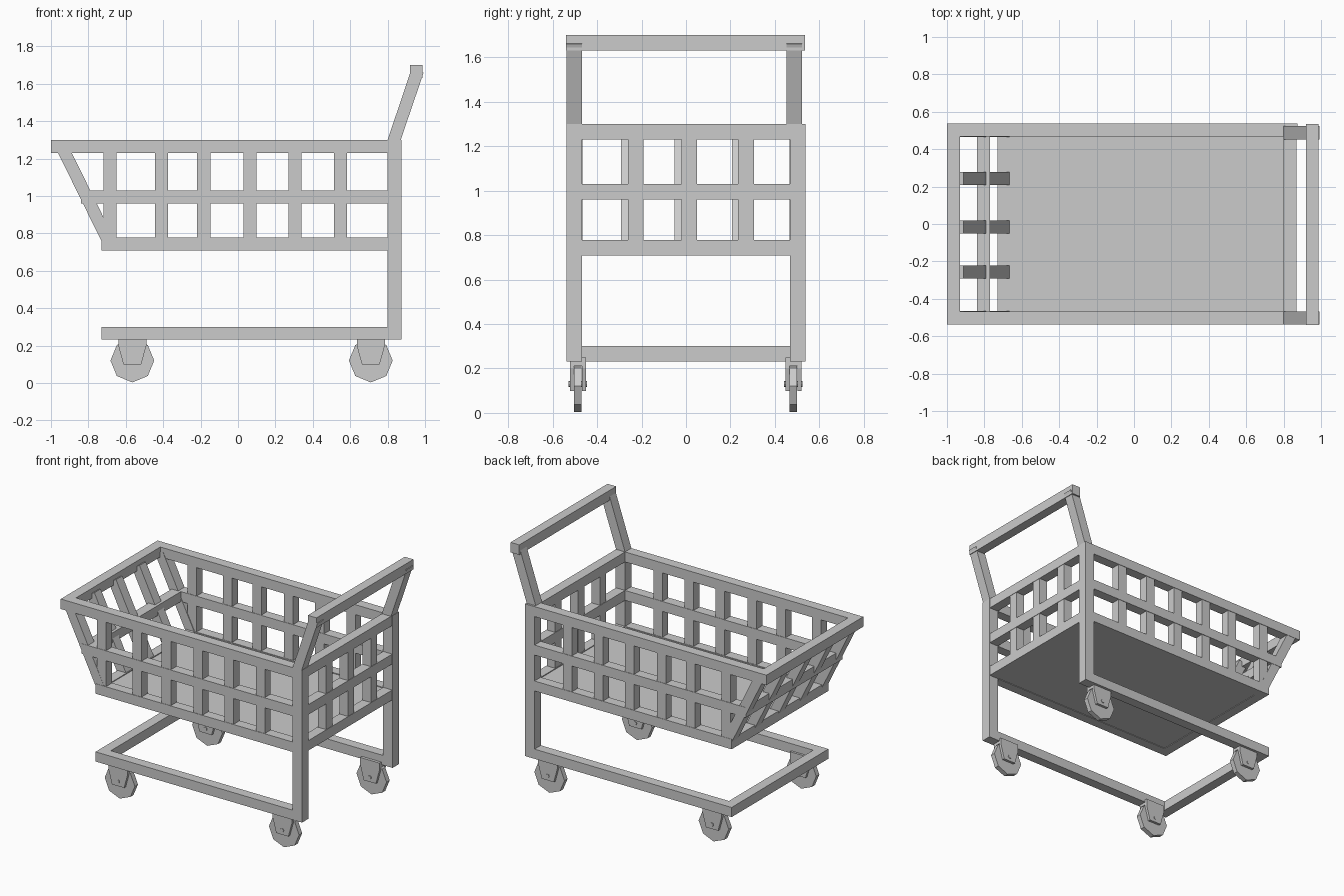
import bpy, bmesh, math
from mathutils import Vector

if "Cube" in bpy.data.objects:
    bpy.data.objects.remove(bpy.data.objects["Cube"])

T = 0.07  # bar thickness


def finish(name, bm):
    bmesh.ops.recalc_face_normals(bm, faces=bm.faces)
    me = bpy.data.meshes.new(name)
    bm.to_mesh(me)
    bm.free()
    ob = bpy.data.objects.new(name, me)
    bpy.context.collection.objects.link(ob)
    return ob


def prism(name, pts, y0, y1):
    """Extrude an x/z outline from y0 to y1."""
    bm = bmesh.new()
    face = bm.faces.new([bm.verts.new((x, y0, z)) for x, z in pts])
    ext = bmesh.ops.extrude_face_region(bm, geom=[face])
    verts = [g for g in ext["geom"] if isinstance(g, bmesh.types.BMVert)]
    bmesh.ops.translate(bm, verts=verts, vec=(0, y1 - y0, 0))
    return finish(name, bm)


def box(name, x0, x1, y0, y1, z0, z1):
    return prism(name, [(x0, z0), (x1, z0), (x1, z1), (x0, z1)], y0, y1)


def slanted(name, a, b, y0, y1):
    """Square-ended sloping bar between two x/z points."""
    a, b = Vector(a), Vector(b)
    d = (b - a).normalized()
    n = Vector((-d.y, d.x)) * 0.033
    return prism(name, [a - n, b - n, b + n, a + n], y0, y1)


W = 0.537          # half width of the cart
X1 = 0.87          # rear face of the basket

# Basket hoops: upper rim, middle rail, bottom rail
for label, x0, z0 in (("top_rim", -1.0, 1.23), ("middle_rail", -0.84, 0.96),
                      ("bottom_rail", -0.73, 0.708)):
    for s, y0 in (("right", -W), ("left", W - T)):
        box(f"{label}_{s}", x0, X1, y0, y0 + T, z0, z0 + T)
    box(f"{label}_nose", x0, x0 + T, -W, W, z0, z0 + T)
    box(f"{label}_rear", X1 - T, X1, -W, W, z0, z0 + T)

# Basket floor
box("basket_floor", -0.725, 0.865, -0.53, 0.53, 0.712, 0.772)

# Upright slats on both sides
for i, x in enumerate((-0.685, -0.41, -0.183, 0.064, 0.305, 0.547)):
    for s, y0 in (("right", -W), ("left", W - T)):
        box(f"side_slat_{s}_{i}", x - T / 2, x + T / 2, y0 + .003, y0 + T - .003, 0.74, 1.26)

# Rear slats
for i, y in enumerate((-0.227, 0.015, 0.27)):
    box(f"rear_slat_{i}", X1 - T + .003, X1 - .003, y - T / 2, y + T / 2, 0.74, 1.26)

# Sloping slats at the nose, including the corners
for i, y in enumerate((-0.5, -0.257, -0.017, 0.243, 0.5)):
    slanted(f"nose_slat_{i}", (-0.94, 1.26), (-0.693, 0.758), y - T / 2, y + T / 2)

# Rear posts, sloping handle arms and push bar
for s, y0, ya in (("right", -W, -W), ("left", W - T, 0.453)):
    box(f"rear_post_{s}", X1 - T, X1 + .003, y0, y0 + T, 0.232, 1.30)
    prism(f"handle_arm_{s}", [(0.80, 1.30), (0.825, 1.27), (0.87, 1.30), (0.993, 1.661),
                              (0.923, 1.665)], ya, ya + T)
box("push_bar", 0.92, 0.987, -0.54, 0.535, 1.63, 1.70)

# Lower chassis, open at the rear
for s, y0 in (("right", -W), ("left", W - T)):
    box(f"chassis_{s}", -0.73, X1, y0, y0 + T, 0.232, 0.30)
box("chassis_nose", -0.73, -0.73 + T, -W, W, 0.232, 0.30)

# Castors: octagonal wheel, fork plates, fork top and axle


def disc(name, x, y, z, r, half, sides):
    pts = [(x + r * math.cos(2 * math.pi * k / sides), z + r * math.sin(2 * math.pi * k / sides))
           for k in range(sides)]
    return prism(name, pts, y - half, y + half)


def fork_outline(x, zb, zt, wb, wt):
    return [(x - wb, zb), (x + wb, zb), (x + wt, 0.17), (x + wt, zt), (x - wt, zt), (x - wt, 0.17)]


for e, x in (("nose", -0.565), ("rear", 0.71)):
    for s, y in (("right", -0.487), ("left", 0.483)):
        disc(f"wheel_{e}_{s}", x, y, 0.12, 0.117, 0.017, 8)
        for k, dy in enumerate((-0.036, 0.018)):
            prism(f"fork_plate_{e}_{s}_{k}",
                  [(x - 0.047, 0.098), (x + 0.047, 0.098), (x + 0.075, 0.2), (x + 0.075, 0.25),
                   (x - 0.075, 0.25), (x - 0.075, 0.2)], y + dy, y + dy + 0.018)
        box(f"fork_top_{e}_{s}", x - 0.075, x + 0.075, y - 0.03, y + 0.03, 0.212, 0.25)
        disc(f"axle_{e}_{s}", x, y, 0.13, 0.013, 0.041, 8)
